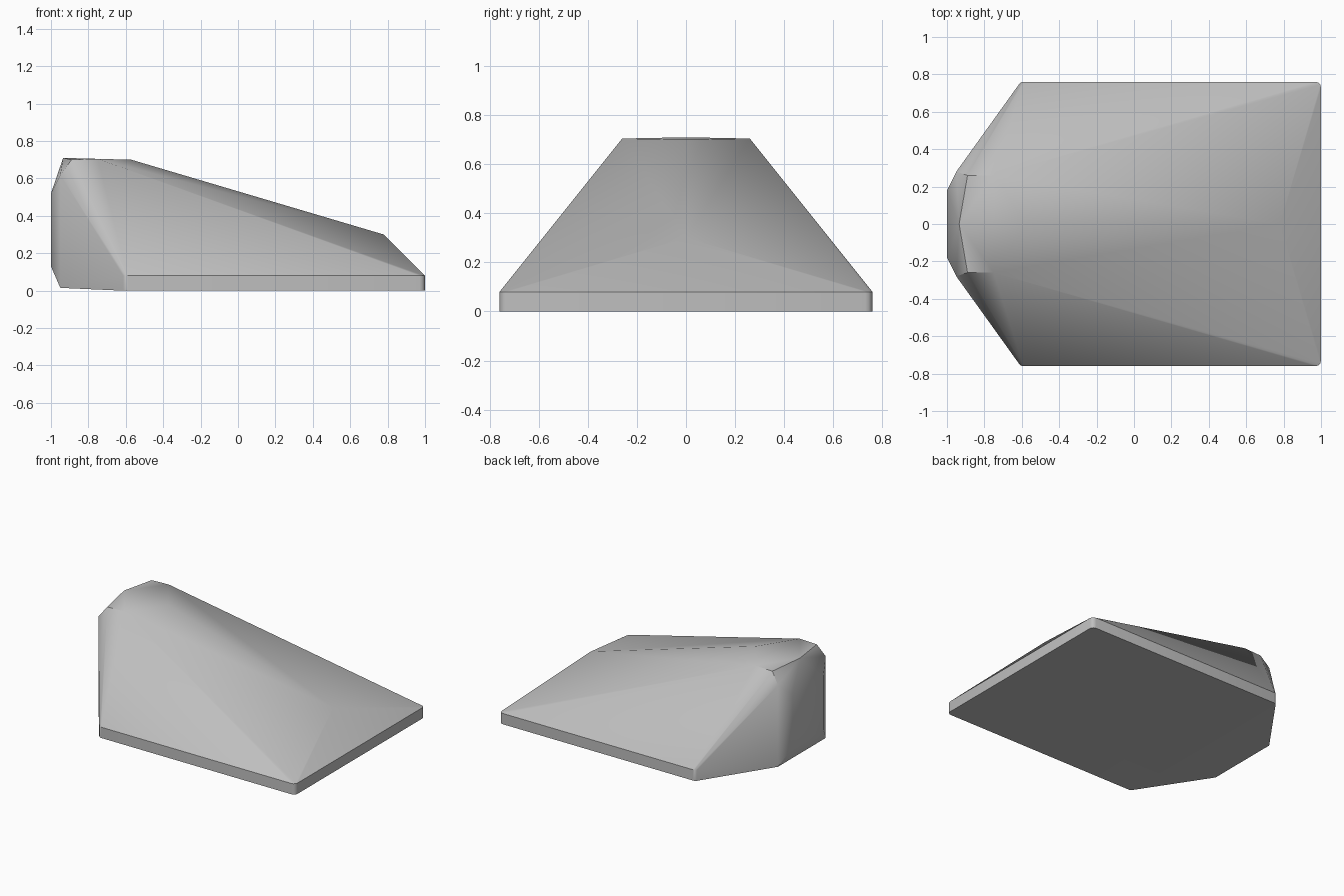
import bpy
import bmesh
import math

cube = bpy.data.objects.get("Cube")
if cube:
    bpy.data.objects.remove(cube, do_unlink=True)

# Plain grey stone
stone = bpy.data.materials.new("stone_grey")
stone.use_nodes = True
grey = (0.52, 0.52, 0.52, 1)
stone.diffuse_color = grey
stone.node_tree.nodes["Principled BSDF"].inputs["Base Color"].default_value = grey

BASE_TOP = 0.08
points = []


def both_sides(x, y, z):
    points.extend([(x, y, z), (x, -y, z)])


def rounded_corner(x, y, radius, start, end, steps=3):
    """Small arc of the plinth edge, at the floor and at the top of the edge."""
    for i in range(steps + 1):
        a = math.radians(start + (end - start) * i / steps)
        for z in (0, BASE_TOP):
            both_sides(x + radius * math.cos(a), y + radius * math.sin(a), z)


# Plinth corners
rounded_corner(0.97, 0.73, 0.03, 0, 90)
rounded_corner(-0.59, 0.73, 0.03, 90, 143)

# Ridge running down from the crown
points += [(-0.935, 0, 0.71), (-0.57, 0, 0.70), (0.78, 0, 0.30)]

# Crown corners
both_sides(-0.75, 0.26, 0.705)
both_sides(-0.89, 0.26, 0.70)

# Blunt nose
both_sides(-0.95, 0.28, 0.62)
both_sides(-1.0, 0.18, 0.52)
both_sides(-1.0, 0.18, 0.13)
both_sides(-0.95, 0.28, 0.015)

# Wrap the points in one faceted skin
bm = bmesh.new()
for p in points:
    bm.verts.new(p)
bmesh.ops.remove_doubles(bm, verts=bm.verts, dist=0.0005)
hull = bmesh.ops.convex_hull(bm, input=bm.verts)
loose = [v for v in bm.verts if not v.link_faces]
bmesh.ops.delete(bm, geom=loose, context='VERTS')
bmesh.ops.dissolve_limit(bm, angle_limit=math.radians(1),
                         verts=bm.verts, edges=bm.edges)
bmesh.ops.recalc_face_normals(bm, faces=bm.faces)

mesh = bpy.data.meshes.new("wedge_rock")
bm.to_mesh(mesh)
bm.free()
mesh.materials.append(stone)
rock = bpy.data.objects.new("wedge_rock", mesh)
bpy.context.collection.objects.link(rock)

# Soft ridges, crisp plinth and side edges
bpy.ops.object.select_all(action='DESELECT')
rock.select_set(True)
bpy.context.view_layer.objects.active = rock
bpy.ops.object.shade_smooth_by_angle(angle=math.radians(34))
